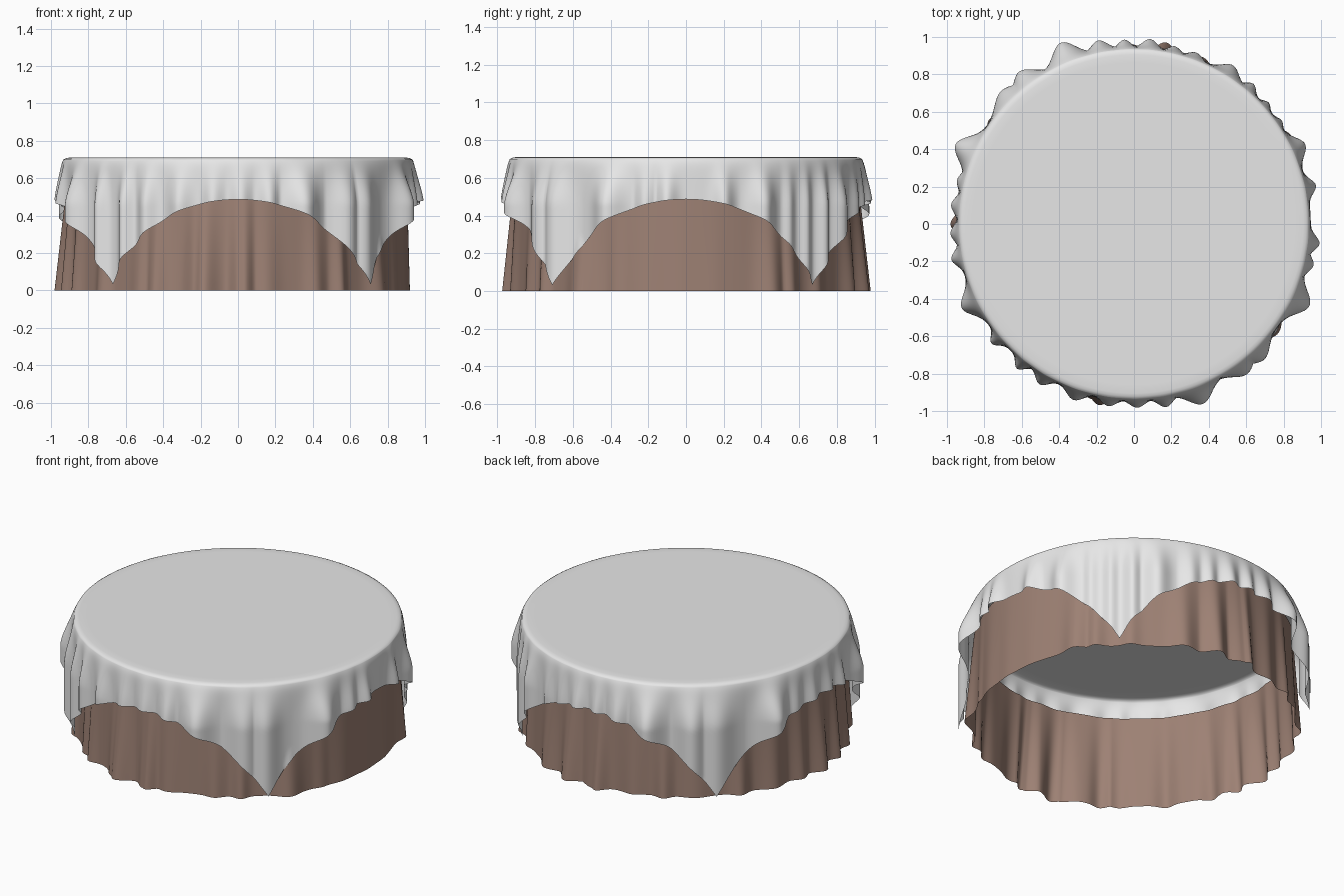
import bpy, math, random

if "Cube" in bpy.data.objects:
    bpy.data.objects.remove(bpy.data.objects["Cube"])

TOP, N = 0.71, 480          # table height, angular steps
random.seed(4)


def material(name, col):
    m = bpy.data.materials.new(name)
    m.diffuse_color = (*col, 1)
    m.use_nodes = True
    m.node_tree.nodes["Principled BSDF"].inputs["Base Color"].default_value = m.diffuse_color
    return m


def bumps(folds, deg):
    """Height of the outermost fold at an angle; fold = (angle, amplitude, width)."""
    h = 0
    for a, amp, w in folds:
        d = (deg - a + 180) % 360 - 180
        h = max(h, amp * math.exp(-(d / w) ** 2))
    return h


def smooth(t):
    t = min(max(t, 0), 1)
    return t * t * (3 - 2 * t)


# fold positions of the square cloth, read around the rim
CLOTH = [(12, .05, 3), (25, .065, 4), (35, .02, 2), (42, .025, 2), (49.5, .04, 2.5),
         (58, .055, 4), (70, .03, 3), (77, .03, 2.5), (85, .05, 3), (93, .045, 2.5),
         (101, .055, 3.5), (112, .10, 5), (127, .075, 5), (135, .06, 6), (156, .10, 5),
         (166, .03, 3), (174, .04, 3), (183, .04, 3), (191, .05, 3), (206, .08, 4.5),
         (220, .05, 2.5), (231, .05, 2.5), (239.5, .05, 3), (251, .05, 3.5), (262, .04, 3),
         (271, .04, 3), (280, .05, 3), (291, .085, 5), (307, .06, 5), (314, .06, 5),
         (335, .09, 5), (347, .04, 3), (354, .055, 3)]

# folds of the round skirt, irregular but repeatable, flatter on the +x side
SKIRT = [(180, .065, 4), (259, .07, 4), (80, .07, 4), (272, .06, 3), (93, .065, 3)]
for i in range(28):
    a = i * 360 / 28 + random.uniform(-4, 4)
    flat = 0.15 if abs((a + 180) % 360 - 180) < 24 else 1
    SKIRT.append((a, random.uniform(.02, .055) * flat, random.uniform(2.5, 5)))


def skirt_radius(deg, z):
    k = 1 - min(max(z, 0), .62) / .62
    return .902 + .014 * k + bumps(SKIRT, deg) * (.12 + .88 * k)


def cloth_drop(deg):
    """Hanging length of a square cloth laid over the round top."""
    r = math.radians(deg)
    d = 1.18 / max(abs(math.cos(r)), abs(math.sin(r)))
    return (d - .94) * .93


def cloth_radius(deg, drop):
    r = .945 - .017 * math.exp(-drop / .025)
    t = drop / .25
    r += bumps(CLOTH, deg) * (.4 * min(t, 1) + .6 * smooth(t))
    return max(r, skirt_radius(deg, TOP - drop) + .008)


def ring_mesh(name, ring_funcs, mat, cap_z=None):
    """Skin a list of rings, each a function of angle giving (radius, z)."""
    verts, faces = [], []
    for f in ring_funcs:
        for i in range(N):
            deg = i * 360 / N
            r, z = f(deg)
            a = math.radians(deg)
            verts.append((r * math.cos(a), r * math.sin(a), z))
    for j in range(len(ring_funcs) - 1):
        for i in range(N):
            k = (i + 1) % N
            faces.append((j * N + i, (j + 1) * N + i, (j + 1) * N + k, j * N + k))
    if cap_z is not None:
        verts.append((0, 0, cap_z))
        faces += [(len(verts) - 1, i, (i + 1) % N) for i in range(N)]
    me = bpy.data.meshes.new(name)
    me.from_pydata(verts, [], faces)
    me.materials.append(mat)
    for p in me.polygons:
        p.use_smooth = True
    ob = bpy.data.objects.new(name, me)
    bpy.context.collection.objects.link(ob)
    return ob


white = material("white_linen", (.80, .80, .80))
brown = material("brown_fabric", (.34, .22, .175))

# square top cloth: flat disc, rounded rim, hanging folds
rings = [lambda d, r=r, z=z: (r, z) for r, z in ((.86, TOP), (.905, TOP), (.921, .707))]
STEPS = 26
for s in range(STEPS + 1):
    def hang(d, t=s / STEPS):
        drop = .010 + (cloth_drop(d) - .010) * t ** 1.3
        return cloth_radius(d, drop), TOP - drop
    rings.append(hang)
ring_mesh("top_cloth", rings, white, TOP)

# round under-skirt, open at top and bottom
ring_mesh("under_skirt",
          [lambda d, z=.57 * (1 - s / 14): (skirt_radius(d, z), z) for s in range(15)], brown)
